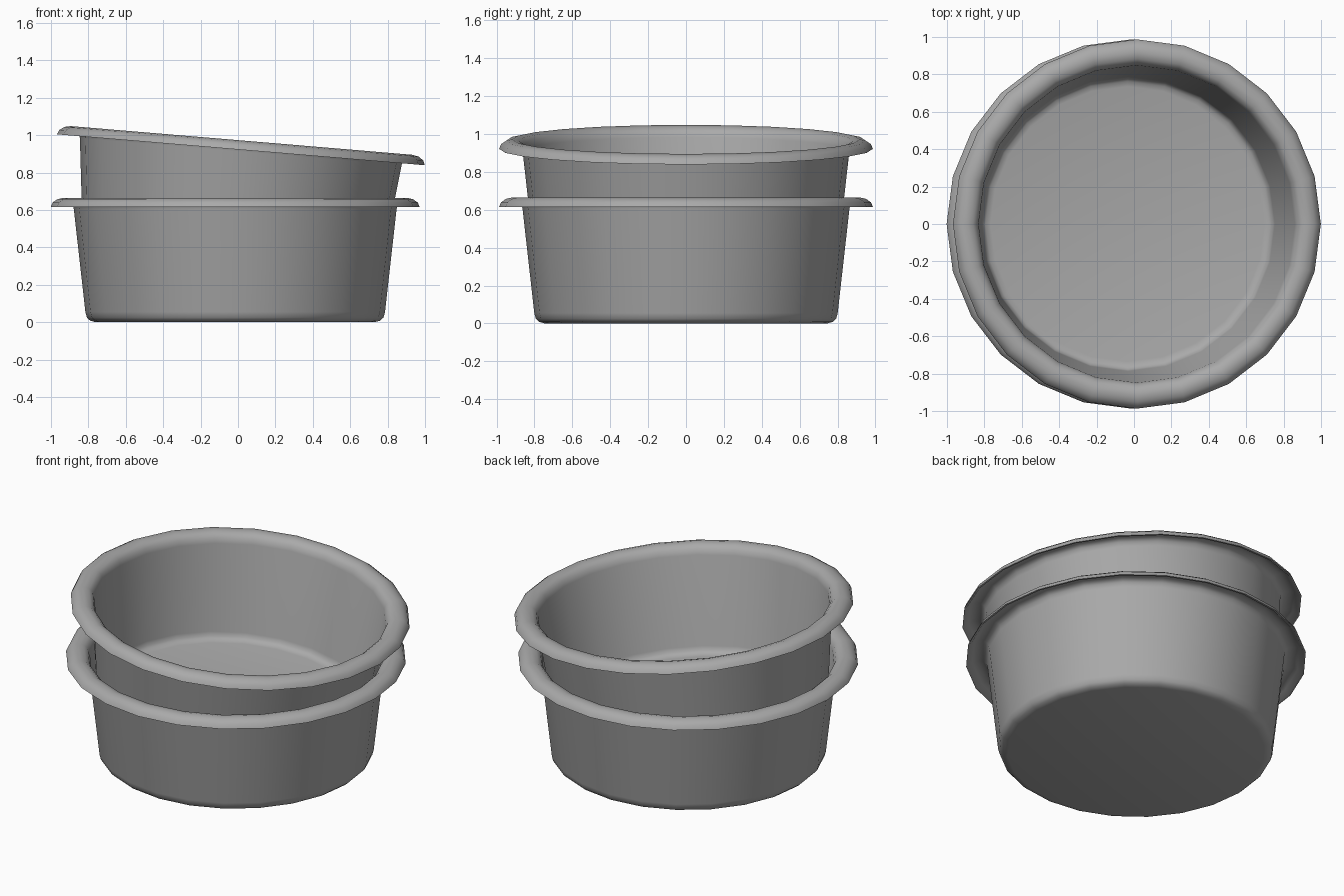
import bpy, bmesh, math

if "Cube" in bpy.data.objects:
    bpy.data.objects.remove(bpy.data.objects["Cube"])

# Half cross-section (radius, height): underside, curled rim, then inside
PROFILE = [
    (0.0, 0.0), (0.745, 0.0), (0.775, 0.008), (0.793, 0.025), (0.801, 0.055),
    (0.863, 0.605), (0.87, 0.632), (0.888, 0.645), (0.917, 0.65),
    (0.95, 0.641), (0.975, 0.615),
    (0.987, 0.615), (0.976, 0.64), (0.95, 0.658), (0.917, 0.665),
    (0.883, 0.657), (0.86, 0.637), (0.849, 0.605),
    (0.787, 0.06), (0.779, 0.035), (0.762, 0.021), (0.735, 0.015), (0.0, 0.015),
]

# Dark grey plastic
grey = bpy.data.materials.new("dark_grey")
grey.diffuse_color = (0.4, 0.4, 0.4, 1)
grey.use_nodes = True
grey.node_tree.nodes["Principled BSDF"].inputs["Base Color"].default_value = grey.diffuse_color


def make_basin(name, location, tilt):
    """Revolve the profile into a 24-sided thin-walled basin."""
    bm = bmesh.new()
    verts = [bm.verts.new((r, 0, z)) for r, z in PROFILE]
    edges = [bm.edges.new(pair) for pair in zip(verts, verts[1:])]
    bmesh.ops.spin(bm, geom=verts + edges, cent=(0, 0, 0), axis=(0, 0, 1),
                   angle=math.tau, steps=24, use_duplicate=False)
    bmesh.ops.remove_doubles(bm, verts=bm.verts, dist=0.0005)
    bmesh.ops.recalc_face_normals(bm, faces=bm.faces)
    mesh = bpy.data.meshes.new(name)
    bm.to_mesh(mesh)
    bm.free()
    mesh.materials.append(grey)
    obj = bpy.data.objects.new(name, mesh)
    bpy.context.collection.objects.link(obj)
    obj.location = location
    obj.rotation_euler = (0, tilt, 0)
    bpy.ops.object.select_all(action='DESELECT')
    obj.select_set(True)
    bpy.context.view_layer.objects.active = obj
    bpy.ops.object.shade_smooth_by_angle(angle=math.radians(50))
    return obj


# Basin standing on the ground
make_basin("lower_basin", (-0.015, 0, 0), 0)
# Second basin nested inside, tipped to the right
make_basin("upper_basin", (-0.036, 0, 0.309), math.radians(4.8))
